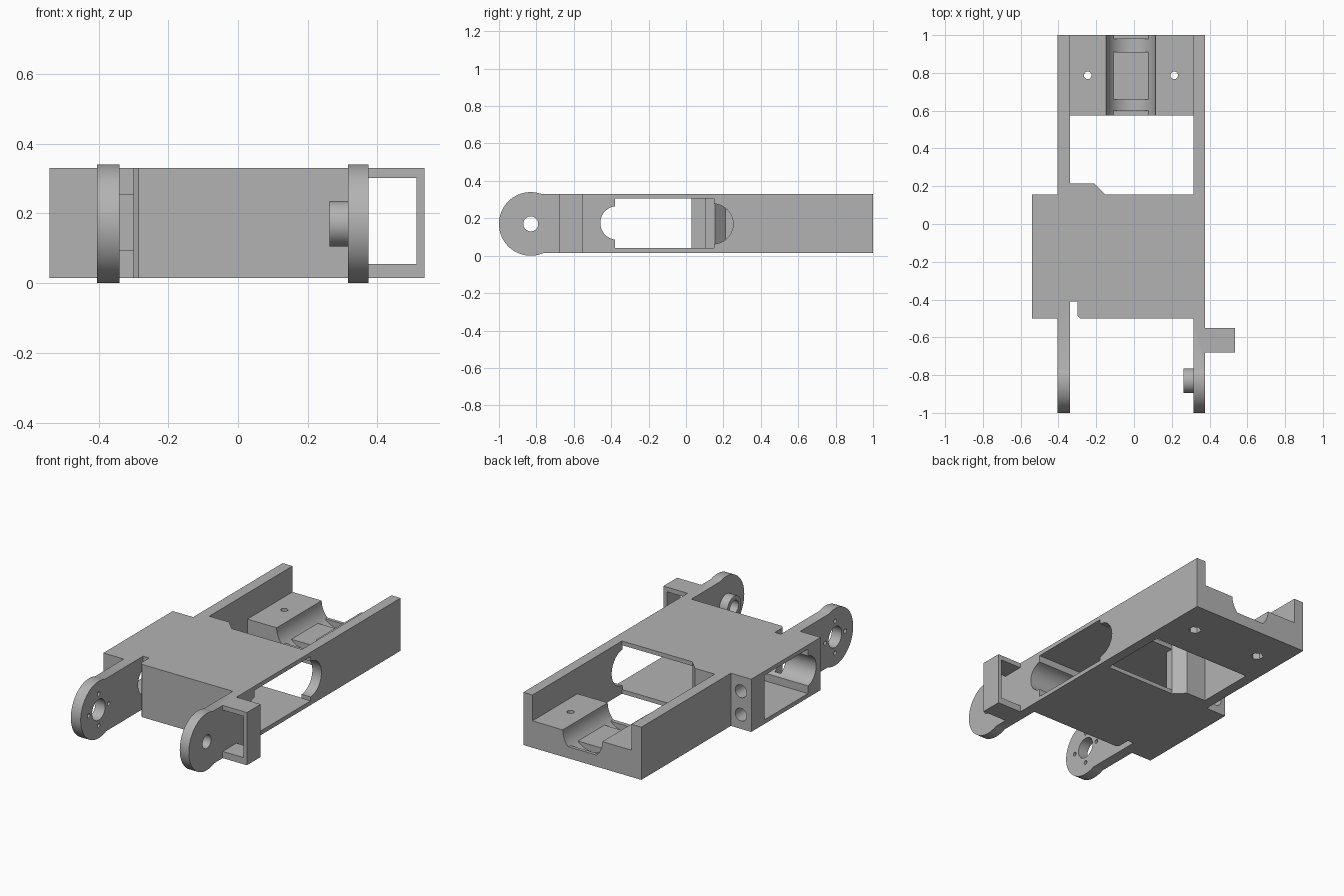
import bpy
import bmesh
import math
from mathutils import Matrix, Vector

if "Cube" in bpy.data.objects:
    bpy.data.objects.remove(bpy.data.objects["Cube"])

grey = bpy.data.materials.new("plain_grey")
grey.use_nodes = True
COLOUR = (0.45, 0.45, 0.45, 1)
grey.diffuse_color = COLOUR
grey.node_tree.nodes["Principled BSDF"].inputs["Base Color"].default_value = COLOUR


def finish(name, bm):
    bmesh.ops.recalc_face_normals(bm, faces=bm.faces)
    mesh = bpy.data.meshes.new(name)
    bm.to_mesh(mesh)
    bm.free()
    mesh.materials.append(grey)
    obj = bpy.data.objects.new(name, mesh)
    bpy.context.collection.objects.link(obj)
    return obj


def prism(name, outline, z0, z1):
    """Plan outline raised from z0 to z1."""
    bm = bmesh.new()
    face = bm.faces.new([bm.verts.new((x, y, z0)) for x, y in outline])
    out = bmesh.ops.extrude_face_region(bm, geom=[face])
    top = [v for v in out["geom"] if isinstance(v, bmesh.types.BMVert)]
    bmesh.ops.translate(bm, verts=top, vec=(0, 0, z1 - z0))
    return finish(name, bm)


def box(name, x0, x1, y0, y1, z0, z1):
    return prism(name, [(x0, y0), (x1, y0), (x1, y1), (x0, y1)], z0, z1)


def rod(name, start, end, radius, sides=64):
    """Cylinder between two points."""
    a, b = Vector(start), Vector(end)
    bm = bmesh.new()
    turn = (b - a).to_track_quat("Z", "Y").to_matrix().to_4x4()
    bmesh.ops.create_cone(bm, cap_ends=True, segments=sides, radius1=radius,
                          radius2=radius, depth=(b - a).length,
                          matrix=Matrix.Translation((a + b) / 2) @ turn)
    return finish(name, bm)


def combine(target, tool, operation):
    tool.hide_render = True
    mod = target.modifiers.new(operation, "BOOLEAN")
    mod.operation, mod.solver, mod.object = operation, "EXACT", tool
    bpy.context.view_layer.objects.active = target
    bpy.ops.object.modifier_apply(modifier=mod.name)
    bpy.data.objects.remove(tool)


def add(target, tool):
    combine(target, tool, "UNION")


def cut(target, tool):
    combine(target, tool, "DIFFERENCE")


LOW, HIGH, MID = 0.015, 0.33, 0.17
LEFT_IN, LEFT_OUT = 0.315, 0.375
RIGHT_IN, RIGHT_OUT = -0.34, -0.405
EAR_Y = -0.83

# Frame: both rails and the central housing as one plan outline
frame = prism("frame", [
    (RIGHT_OUT, EAR_Y), (RIGHT_IN, EAR_Y), (RIGHT_IN, -0.41), (-0.30, -0.41),
    (-0.30, -0.485), (-0.285, -0.5), (LEFT_IN, -0.5), (LEFT_IN, EAR_Y),
    (LEFT_OUT, EAR_Y), (LEFT_OUT, 1), (LEFT_IN, 1), (LEFT_IN, 0.155),
    (-0.15, 0.155), (-0.21, 0.215), (RIGHT_IN, 0.215), (RIGHT_IN, 1),
    (RIGHT_OUT, 1), (RIGHT_OUT, 0.155), (-0.54, 0.155), (-0.54, -0.5),
    (RIGHT_OUT, -0.5)], LOW, HIGH)

# Housing cavity, open at both sides and partly at the back
cut(frame, prism("cavity", [
    (-0.6, -0.38), (0.5, -0.38), (0.5, 0.15), (LEFT_IN, 0.15), (LEFT_IN, 0.3),
    (-0.15, 0.3), (-0.15, 0.105), (RIGHT_IN, 0.105), (RIGHT_IN, 0.03),
    (-0.6, 0.03)], 0.04, 0.305))
cut(frame, rod("front_channel", (-0.6, -0.368, 0.175), (0.5, -0.368, 0.175), 0.09))
cut(frame, rod("window_round", (0.2, 0.145, MID), (0.5, 0.145, MID), 0.107))
for z in (0.1, 0.24):
    cut(frame, rod("screw_hole", (-0.472, 0, z), (-0.472, 0.2, z), 0.038, 32))

# Round ears and the pivot boss
add(frame, rod("right_ear", (RIGHT_OUT, EAR_Y, MID), (RIGHT_IN, EAR_Y, MID), 0.17, 96))
add(frame, rod("left_ear", (LEFT_IN, EAR_Y, MID), (LEFT_OUT, EAR_Y, MID), 0.17, 96))
add(frame, rod("boss", (0.262, EAR_Y, MID), (0.34, EAR_Y, MID), 0.065))
cut(frame, rod("left_bore", (0.2, EAR_Y, MID), (0.5, EAR_Y, MID), 0.04, 48))
cut(frame, rod("right_bore", (-0.5, EAR_Y, MID), (-0.3, EAR_Y, MID), 0.062, 48))
for i in range(4):
    y = EAR_Y + 0.095 * math.cos(i * math.pi / 2)
    z = MID + 0.095 * math.sin(i * math.pi / 2)
    cut(frame, rod("horn_hole", (-0.5, y, z), (-0.3, y, z), 0.012, 16))

# Side loop bracket
loop = box("loop_bracket", 0.36, 0.535, -0.68, -0.55, LOW, HIGH)
cut(loop, box("loop_gap", LEFT_OUT, 0.512, -0.8, -0.4, 0.055, 0.302))
add(frame, loop)

# Rear cradle with a round channel and a flat pad in it
MIDDLE, TOP, FLAT = -0.016, 0.175, 0.084
cradle = box("rear_cradle", RIGHT_IN, LEFT_IN, 0.575, 1, LOW, TOP)
cut(cradle, rod("channel", (MIDDLE, 0.5, TOP), (MIDDLE, 1.1, TOP), 0.131, 96))
for y0, y1 in ((0.575, 0.6), (0.66, 0.91), (0.98, 1)):
    add(cradle, box("pad", MIDDLE - 0.093, MIDDLE + 0.093, y0, y1, 0.03, FLAT))

# Bolt holes with hexagonal nut pockets underneath
for x in (-0.245, 0.213):
    cut(cradle, rod("bolt_hole", (x, 0.787, -0.1), (x, 0.787, 0.3), 0.02, 32))
    cut(cradle, rod("nut_pocket", (x, 0.787, -0.1), (x, 0.787, 0.06), 0.036, 6))

for part in (frame, cradle):
    bpy.ops.object.select_all(action="DESELECT")
    part.select_set(True)
    bpy.context.view_layer.objects.active = part
    bpy.ops.object.shade_smooth_by_angle(angle=math.radians(30))
